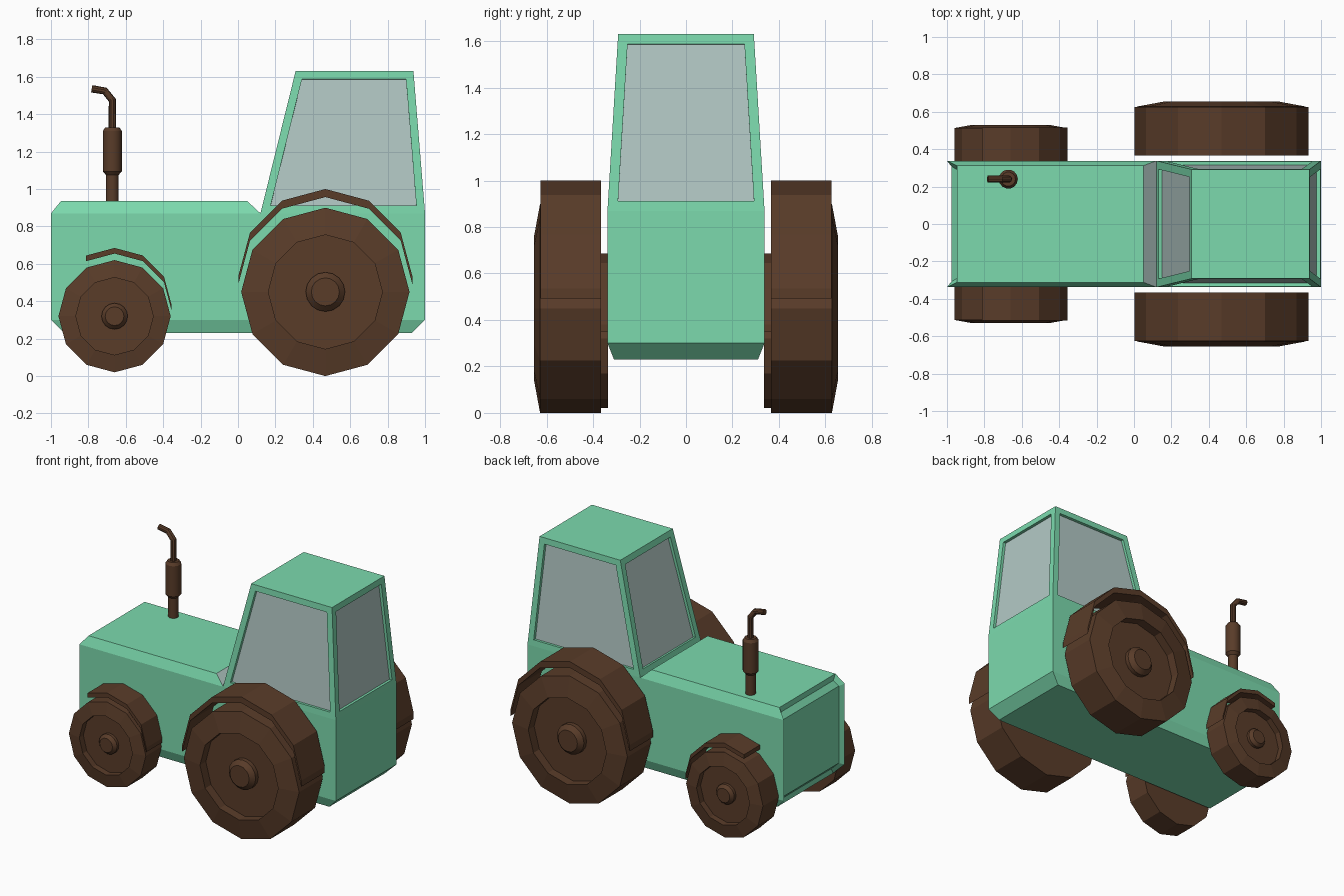
import bpy, bmesh, math
from mathutils import Vector

if "Cube" in bpy.data.objects:
    bpy.data.objects.remove(bpy.data.objects["Cube"])


def material(name, rgb):
    m = bpy.data.materials.new(name)
    m.diffuse_color = (*rgb, 1)
    m.use_nodes = True
    m.node_tree.nodes["Principled BSDF"].inputs["Base Color"].default_value = m.diffuse_color
    return m


GREEN = material("green paint", (0.20, 0.70, 0.42))
GLASS = material("grey glass", (0.45, 0.58, 0.56))
BROWN = material("brown rubber", (0.10, 0.045, 0.022))


def finish(bm, name, mats, mirror=False, smooth=None):
    bmesh.ops.recalc_face_normals(bm, faces=bm.faces)
    me = bpy.data.meshes.new(name)
    bm.to_mesh(me)
    bm.free()
    ob = bpy.data.objects.new(name, me)
    bpy.context.collection.objects.link(ob)
    for m in mats:
        me.materials.append(m)
    if mirror:
        mod = ob.modifiers.new("mirror", 'MIRROR')
        mod.use_axis = (False, True, False)
    if smooth:
        bpy.ops.object.select_all(action='DESELECT')
        ob.select_set(True)
        bpy.context.view_layer.objects.active = ob
        bpy.ops.object.shade_smooth_by_angle(angle=math.radians(smooth))
    return ob


def loft(bm, rings, cap=True):
    """Join equal-length closed loops of points and cap both ends."""
    loops = [[bm.verts.new(p) for p in ring] for ring in rings]
    n = len(loops[0])
    for a, b in zip(loops, loops[1:]):
        for i in range(n):
            j = (i + 1) % n
            bm.faces.new((a[i], a[j], b[j], b[i]))
    if cap:
        bm.faces.new(loops[0])
        bm.faces.new(loops[-1])
    return loops


def revolve(name, profile, sides, x, z, smooth=None, axis='Y', y=0, mirror=True):
    """Spin (radius, offset) pairs about a y or z axis, capped at both ends."""
    bm = bmesh.new()
    rings = []
    for r, h in profile:
        ring = []
        for i in range(sides):
            a = math.tau * i / sides
            c, s = r * math.cos(a), r * math.sin(a)
            ring.append((x + c, h, z + s) if axis == 'Y' else (x + c, y + s, h))
        rings.append(ring)
    loft(bm, rings)
    return finish(bm, name, [BROWN], mirror, smooth)


# Hood and chassis: side outline with a half-width at each point
outline = [(-.93, .23, .31), (-1, .30, .338), (-1, .87, .338), (-.947, .935, .312),
           (.05, .935, .312), (.12, .87, .338), (1, .87, .338), (1, .30, .338), (.93, .23, .31)]
bm = bmesh.new()
L = [bm.verts.new((x, -y, z)) for x, z, y in outline]
R = [bm.verts.new((x, y, z)) for x, z, y in outline]
for side in (L, R):
    for ids in ((0, 1, 7, 8), (1, 2, 5, 6, 7), (2, 3, 4, 5)):
        bm.faces.new([side[i] for i in ids])
strip = {}
for i in range(9):
    if i != 5:                      # left open under the cab
        j = (i + 1) % 9
        strip[i] = bm.faces.new((L[i], L[j], R[j], R[i]))
strip[4].material_index = 1
bmesh.ops.recalc_face_normals(bm, faces=bm.faces)
# Recessed grille across the nose
bmesh.ops.inset_region(bm, faces=[strip[0], strip[1], strip[2]], thickness=.03,
                       depth=-.027, use_even_offset=True, use_boundary=True)
finish(bm, "body", [GREEN, GLASS])

# Cab with recessed windows on all four sides
bm = bmesh.new()


def rect(x0, x1, y, z):
    return [(x0, -y, z), (x1, -y, z), (x1, y, z), (x0, y, z)]


base, top = loft(bm, [rect(.12, 1, .338, .87), rect(.308, .938, .292, 1.63)], cap=False)
walls = list(bm.faces)
bm.faces.new(top)
bmesh.ops.recalc_face_normals(bm, faces=bm.faces)
bmesh.ops.inset_individual(bm, faces=walls, thickness=.043, use_even_offset=True)
bmesh.ops.inset_individual(bm, faces=walls, thickness=0, depth=-.02)
for f in walls:
    f.material_index = 1
finish(bm, "cab", [GREEN, GLASS])

# Wheels: twelve-sided tyres with dished faces, and round hubs
revolve("rear_wheels", [(.45, .365), (.45, .628), (.305, .655), (.305, .59)], 12, .467, .45)
revolve("rear_hubs", [(.105, .585), (.105, .62), (.075, .65)], 16, .467, .45, 30)
revolve("front_wheels", [(.30, .335), (.30, .513), (.207, .53), (.207, .485)], 12, -.66, .32)
revolve("front_hubs", [(.07, .48), (.07, .505), (.05, .527)], 16, -.66, .32, 30)


# Fenders: arcs of a twelve-sided ring, thickened straight downwards
def fender(name, x, z, r, drop, y0, y1, steps):
    bm = bmesh.new()
    rings = []
    for k in range(steps + 1):
        a = math.radians(30 * k)
        px, pz = x + r * math.cos(a), z + r * math.sin(a)
        rings.append([(px, y0, pz), (px, y1, pz), (px, y1, pz - drop), (px, y0, pz - drop)])
    loft(bm, rings)
    finish(bm, name, [BROWN], True)


fender("rear_fenders", .467, .535, .465, .043, .365, .626, 6)
fender("front_fenders", -.66, .38, .305, .03, .335, .515, 4)

# Exhaust: lower pipe, muffler and bent tip
EX, EY = -.672, .24
revolve("exhaust_muffler", [(.034, .90), (.034, 1.075), (.051, 1.095), (.051, 1.31),
                            (.038, 1.33), (.02, 1.33)], 14, EX, 0, 30, 'Z', EY, False)
path = [Vector(p) for p in ((EX, EY, 1.32), (EX, EY, 1.475), (-.712, EY, 1.524), (-.782, EY, 1.536))]
bm = bmesh.new()
rings = []
for i, p in enumerate(path):
    d_in = (p - path[max(i - 1, 0)]).normalized()
    d_out = (path[min(i + 1, 3)] - p).normalized()
    t = (d_in + d_out).normalized()
    side, up = t.cross(Vector((0, 1, 0))), Vector((0, 1, 0))
    rings.append([p + .02 * (math.cos(math.tau * k / 10) * side + math.sin(math.tau * k / 10) * up)
                  for k in range(10)])
loft(bm, rings)
finish(bm, "exhaust_tip", [BROWN], smooth=30)
